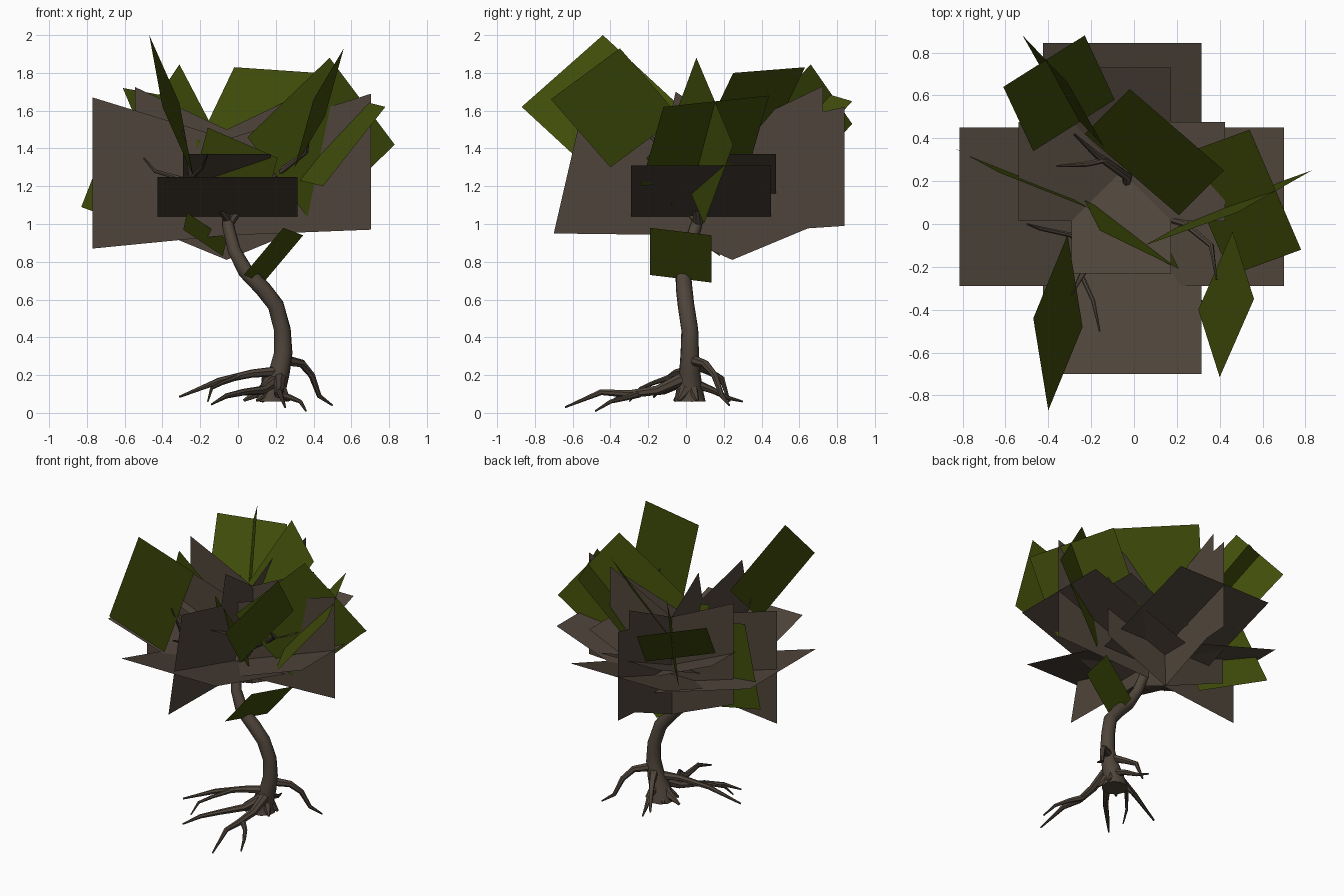
import bpy, bmesh, math
from mathutils import Vector


def material(name, rgb):
    m = bpy.data.materials.new(name)
    m.diffuse_color = (*rgb, 1)
    return m


BARK = material("bark brown", (0.078, 0.059, 0.043))
LEAF = material("leaf green", (0.052, 0.074, 0.003))


def finish(name, bm, mat, smooth=False):
    me = bpy.data.meshes.new(name)
    bm.to_mesh(me)
    bm.free()
    me.materials.append(mat)
    ob = bpy.data.objects.new(name, me)
    bpy.context.collection.objects.link(ob)
    if smooth:
        bpy.ops.object.select_all(action='DESELECT')
        bpy.context.view_layer.objects.active = ob
        ob.select_set(True)
        bpy.ops.object.shade_smooth_by_angle(angle=math.radians(50))
    return ob


def tube(name, pts, sides=7):
    """Tapered tube along points (x, y, z, radius)."""
    bm = bmesh.new()
    P = [Vector(p[:3]) for p in pts]
    rings = []
    side = None
    for i, p in enumerate(P):
        t = (P[min(i + 1, len(P) - 1)] - P[max(i - 1, 0)]).normalized()
        if side is None:
            side = t.orthogonal()
        side = (side - t * side.dot(t)).normalized()
        other = t.cross(side)
        rings.append([bm.verts.new(p + pts[i][3] * (
            side * math.cos(2 * math.pi * k / sides) +
            other * math.sin(2 * math.pi * k / sides))) for k in range(sides)])
    for a, b in zip(rings, rings[1:]):
        for k in range(sides):
            j = (k + 1) % sides
            bm.faces.new((a[k], a[j], b[j], b[k]))
    bm.faces.new(rings[0][::-1])
    bm.faces.new(rings[-1])
    return finish(name, bm, BARK, True)


def card(name, corners, mat):
    bm = bmesh.new()
    bm.faces.new([bm.verts.new(c) for c in corners])
    return finish(name, bm, mat)


# trunk with flared foot
tube("trunk", [(.18, .02, .06, .085), (.18, .02, .09, .078), (.19, .02, .14, .068), (.22, .02, .22, .056),
               (.24, .02, .32, .049), (.235, .02, .44, .045), (.20, .0, .57, .044),
               (.13, -.01, .66, .044), (.04, -.015, .75, .041), (-.02, .01, .86, .035),
               (-.05, .05, .98, .032), (-.06, .08, 1.08, .024)], 10)
for i, (x, y) in enumerate([(.03, .03), (.1, -.06), (.27, -.04), (.27, .06), (.12, .08)]):
    tube(f"foot_spur_{i}", [(.21, .02, .20, .025), ((x + .2) / 2, y / 2 + .01, .11, .028),
                            (x, y, .065, .008)], 6)

# roots
roots = [
    [(.22, .01, .22, .03), (.08, -.05, .21, .022), (-.10, -.11, .17, .017), (-.31, -.17, .085, .006)],
    [(.24, .03, .28, .03), (.34, .10, .26, .022), (.39, .15, .20, .018), (.43, .19, .09, .013), (.50, .23, .04, .005)],
    [(.2, -.02, .17, .032), (.13, -.12, .12, .024), (.03, -.25, .11, .018), (-.06, -.34, .09, .014), (-.14, -.42, .045, .005)],
    [(.22, -.02, .18, .034), (.22, -.15, .12, .026), (.21, -.30, .10, .021), (.22, -.45, .11, .016), (.25, -.64, .03, .005)],
    [(.21, -.25, .10, .02), (.28, -.32, .08, .015), (.33, -.40, .06, .011), (.36, -.48, .01, .005)],
    [(.2, .06, .15, .025), (.19, .14, .12, .018), (.16, .22, .08, .012), (.13, .30, .06, .005)],
    [(.22, .04, .26, .028), (.18, .12, .22, .02), (.14, .19, .18, .016), (.12, .23, .06, .006)],
    [(.0, -.08, .19, .016), (-.08, -.17, .16, .012), (-.14, -.24, .13, .009), (-.16, -.30, .06, .004)],
]
for i, r in enumerate(roots):
    tube(f"root_{i}", r)

# branches
branches = [
    [(-.05, .06, 1.0, .025), (.08, .05, 1.18, .018), (.24, .0, 1.29, .016), (.36, -.1, 1.38, .013), (.385, -.26, 1.53, .004)],
    [(-.06, .07, 1.04, .025), (-.03, .22, 1.2, .022), (-.17, .32, 1.30, .017), (-.28, .42, 1.45, .005)],
    [(-.13, .3, 1.28, .014), (-.22, .28, 1.31, .013), (-.36, .27, 1.38, .005)],
    [(-.05, .06, 1.02, .024), (-.16, -.11, 1.17, .016), (-.25, -.25, 1.26, .013), (-.29, -.33, 1.5, .004)],
    [(-.16, -.12, 1.15, .014), (-.3, -.05, 1.24, .012), (-.44, -.02, 1.28, .010), (-.5, 0, 1.35, .004)],
    [(-.24, -.25, 1.25, .011), (-.19, -.36, 1.3, .010), (-.16, -.5, 1.37, .004)],
]
for i, b in enumerate(branches):
    tube(f"branch_{i}", b)


# twig cards: in each direction one rising flat card crossed by one upright card
def twig_tier(name, cx, cy, half, z_in, low_in, top_in, arms):
    for i, (r, z_out, rv, low, top) in enumerate(arms):
        d = Vector([(1, 0), (0, 1), (-1, 0), (0, -1)][i]).to_3d()
        s = Vector((-d.y, d.x, 0)) * half
        c = Vector((cx, cy, 0))
        up = Vector((0, 0, 1))
        card(f"{name}_flat_{i}", [c - s + up * z_in, c + d * r - s + up * z_out,
                                  c + d * r + s + up * z_out, c + s + up * z_in], BARK)
        card(f"{name}_upright_{i}", [c + up * low_in, c + d * rv + up * low,
                                     c + d * (rv if i < 3 else rv - .15) + up * top, c + up * top_in], BARK)


twig_tier("lower_twigs", -.055, .08, .37, 1.04, .94, 1.45,
          [(.755, 1.31, .76, .97, 1.69), (.765, 1.30, .76, .99, 1.62),
           (.76, 1.27, .715, .87, 1.67), (.78, 1.25, .78, .95, 1.60)])
twig_tier("upper_twigs", -.06, .245, .232, 1.16, .81, 1.50,
          [(.485, 1.37, .485, 1.01, 1.73), (.485, 1.37, .48, 1.01, 1.73),
           (.48, 1.37, .485, 1.01, 1.725), (.475, 1.37, .45, 1.01, 1.70)])

# leaf cards: three corners each, the fourth completes the parallelogram
leaves = [
    [(-.40, -.87, 1.62), (-.47, -.44, 2.0), (-.24, -.48, 1.26)],
    [(.40, -.715, 1.66), (.56, -.35, 1.93), (.30, -.40, 1.30)],
    [(.42, .25, 1.80), (-.02, .63, 1.83), (.21, .04, 1.36)],
    [(-.61, .64, 1.72), (-.23, .88, 1.65), (-.47, .34, 1.39)],
    [(-.31, .66, 1.845), (-.52, .88, 1.53), (-.14, .36, 1.52)],
    [(.54, .44, 1.68), (.78, -.12, 1.62), (.21, .32, 1.26)],
    [(.485, .055, 1.88), (.83, .25, 1.42), (.05, -.10, 1.46)],
    [(-.83, .35, 1.09), (-.63, .24, 1.60), (-.40, .18, .93)],
    [(-.16, -.03, 1.51), (-.23, .11, 1.25), (.21, -.21, 1.35)],
    [(.24, -.19, .98), (.345, .135, .94), (.03, -.19, .73)],
    [(-.27, -.05, 1.06), (-.06, .16, .92), (-.29, -.03, .97)],
]
for i, tri in enumerate(leaves):
    a, b, c = map(Vector, tri)
    card(f"leaf_card_{i}", [a, b, b + c - a, c], LEAF)
